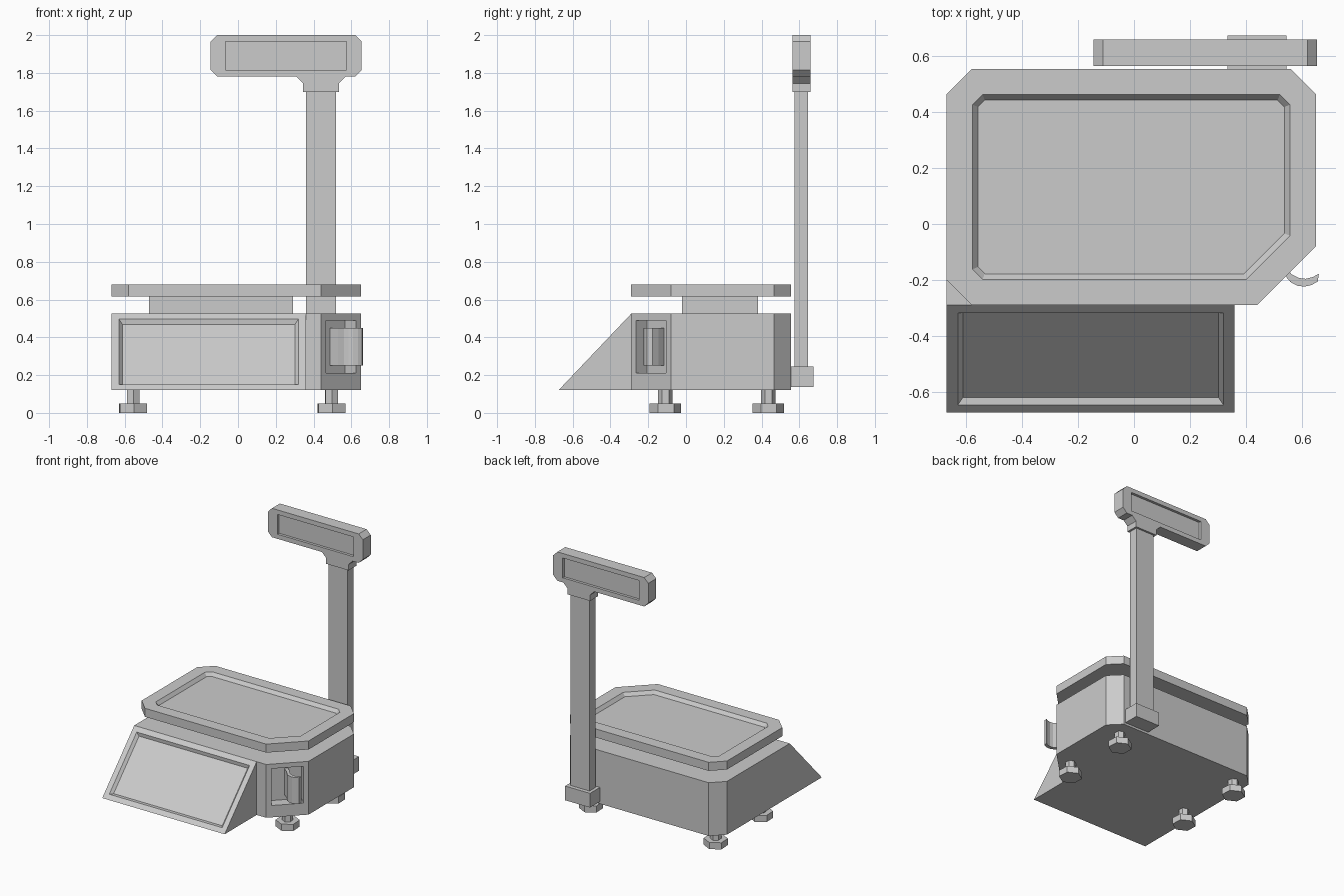
import bpy, bmesh, math
from mathutils import Vector, Matrix

cube = bpy.data.objects.get("Cube")
if cube:
    bpy.data.objects.remove(cube, do_unlink=True)

GREY = (0.6, 0.6, 0.6, 1)
grey = bpy.data.materials.new("plain grey")
grey.use_nodes = True
grey.diffuse_color = GREY
grey.node_tree.nodes["Principled BSDF"].inputs["Base Color"].default_value = GREY


def finish(name, bm):
    bmesh.ops.recalc_face_normals(bm, faces=bm.faces)
    mesh = bpy.data.meshes.new(name)
    bm.to_mesh(mesh)
    bm.free()
    mesh.materials.append(grey)
    obj = bpy.data.objects.new(name, mesh)
    bpy.context.collection.objects.link(obj)
    return obj


def prism(name, outline, push, recess=None):
    """Extrude a 3D outline; recess = (normal, margin, wall, depth) sinks one face."""
    bm = bmesh.new()
    face = bm.faces.new([bm.verts.new(p) for p in outline])
    new = bmesh.ops.extrude_face_region(bm, geom=[face])["geom"]
    bmesh.ops.translate(bm, vec=push, verts=[v for v in new if isinstance(v, bmesh.types.BMVert)])
    # the starting face is kept by the extrusion and closes the solid
    bmesh.ops.recalc_face_normals(bm, faces=bm.faces)
    if recess:
        normal, margin, wall, depth = recess
        bm.normal_update()
        target = max(bm.faces, key=lambda f: f.normal.dot(Vector(normal).normalized()))
        bmesh.ops.inset_region(bm, faces=[target], thickness=margin, use_even_offset=True)
        bmesh.ops.inset_region(bm, faces=[target], thickness=wall, depth=-depth, use_even_offset=True)
    return finish(name, bm)


def box(name, x, y, z):
    outline = [(x[0], y[0], z[0]), (x[1], y[0], z[0]), (x[1], y[1], z[0]), (x[0], y[1], z[0])]
    return prism(name, outline, (0, 0, z[1] - z[0]))


def cut(obj, cutter):
    mod = obj.modifiers.new("cut", 'BOOLEAN')
    mod.object, mod.operation, mod.solver = cutter, 'DIFFERENCE', 'EXACT'
    bpy.context.view_layer.objects.active = obj
    bpy.ops.object.modifier_apply(modifier=mod.name)
    bpy.data.objects.remove(cutter, do_unlink=True)


def plan(points, z):
    return [(x, y, z) for x, y in points]


# Shared plan: three small chamfers and one large one at the front right
L, R, F, B, C, BIG = -0.67, 0.65, -0.29, 0.555, 0.09, 0.21
right_and_back = [(R - BIG, F), (R, F + BIG), (R, B - C), (R - C, B), (L + C, B), (L, B - C)]

# Body with a deep pocket in the large chamfer
body = prism("body", plan([(L, F)] + right_and_back, 0.12), (0, 0, 0.405))
pocket = box("pocket_cutter", (-0.112, 0.112), (-0.08, 0.08), (0.21, 0.49))
pocket.data.transform(Matrix.Translation((0.545, -0.185, 0)) @ Matrix.Rotation(math.pi / 4, 4, 'Z'))
cut(body, pocket)

# Sloped console with a sunken panel
prism("console", [(L, F, 0.12), (L, F, 0.525), (L, -0.675, 0.12)], (1.03, 0, 0),
      recess=((0, -1, 1), 0.04, 0.018, 0.02))

# Weighing tray on its support
box("tray_support", (-0.47, 0.29), (-0.02, 0.38), (0.525, 0.62))
prism("tray", plan([(L, F + C), (L + C, F)] + right_and_back, 0.615), (0, 0, 0.065),
      recess=((0, 0, 1), 0.092, 0.02, 0.025))

# Curved lever coming out of the pocket
path = [(0.488, -0.13), (0.53, -0.165), (0.56, -0.2), (0.585, -0.213), (0.61, -0.216),
        (0.635, -0.21), (0.657, -0.198)]
offset = [(x + 0.004, y + 0.02) for x, y in reversed(path)]
prism("lever", plan([(x, y - 0.008) for x, y in path] + offset, 0.25), (0, 0, 0.2))

# Post and its base bracket
box("post_bracket", (0.335, 0.545), (0.55, 0.675), (0.137, 0.245))
box("post", (0.36, 0.52), (0.575, 0.645), (0.24, 1.71))

# Display head with a flared neck and a sunken window on both faces
head = [(-0.11, 2), (-0.145, 1.965), (-0.145, 1.815), (-0.11, 1.78), (0.31, 1.78), (0.345, 1.745),
        (0.345, 1.7), (0.535, 1.7), (0.535, 1.745), (0.57, 1.78), (0.62, 1.78), (0.655, 1.815),
        (0.655, 1.965), (0.62, 2)]
display = prism("display_head", [(x, 0.565, z) for x, z in head], (0, 0.095, 0))
for y in [(0.5, 0.585), (0.64, 0.7)]:
    cut(display, box("window_cutter", (-0.065, 0.575), y, (1.815, 1.965)))

# Four feet: hexagonal pad and stem
for side, x in (("left", 0.495), ("right", -0.555)):
    for end, y in (("front", -0.11), ("back", 0.435)):
        bm = bmesh.new()
        for radius, low, high in ((0.083, 0, 0.05), (0.038, 0.05, 0.125)):
            bmesh.ops.create_cone(bm, cap_ends=True, segments=6, radius1=radius, radius2=radius,
                                  depth=high - low,
                                  matrix=Matrix.Translation((x, y, (low + high) / 2))
                                  @ Matrix.Rotation(math.radians(3), 4, 'Z'))
        finish(f"{end}_{side}_foot", bm)
